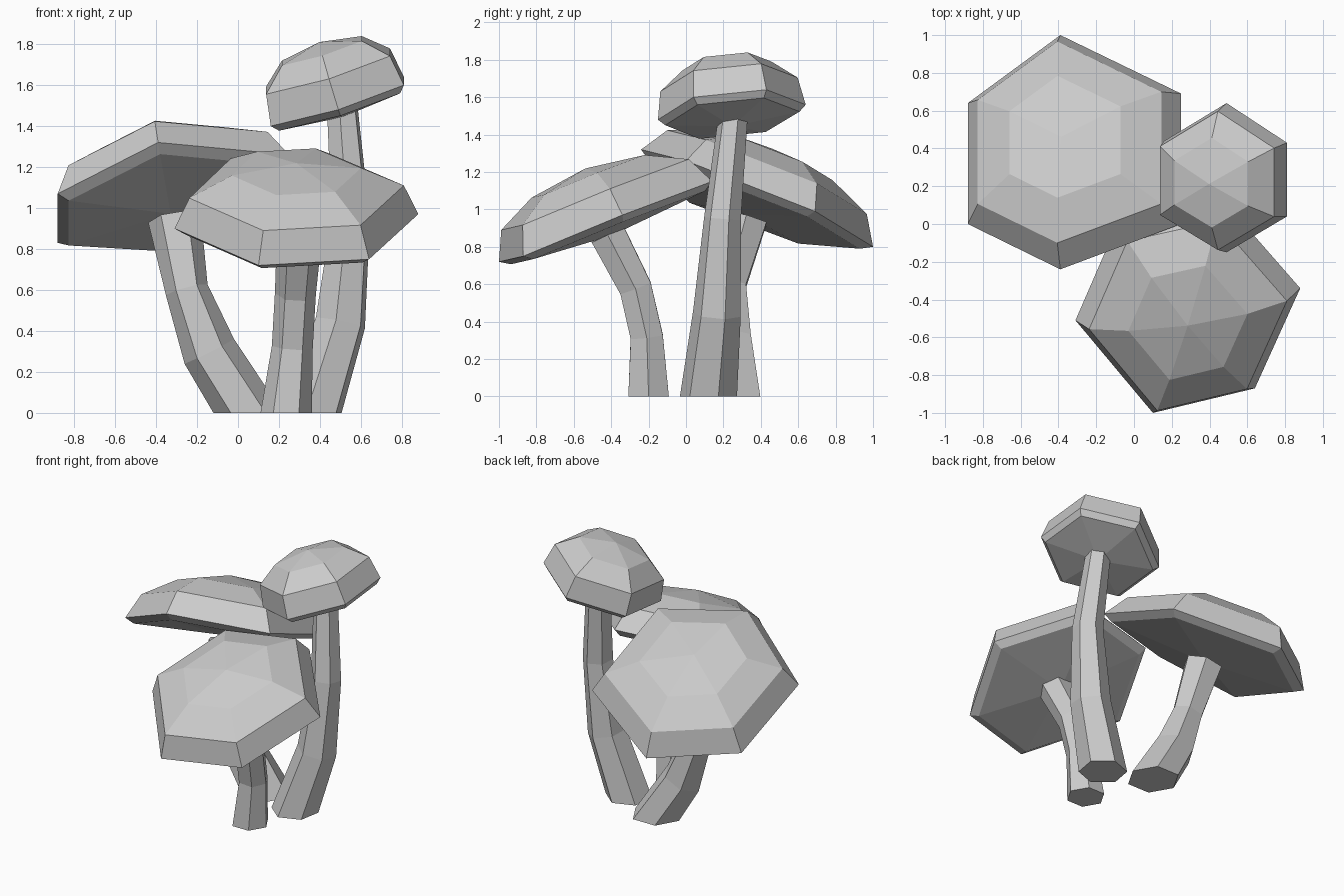
import bpy, bmesh, math
from mathutils import Vector

cube = bpy.data.objects.get("Cube")
if cube:
    bpy.data.objects.remove(cube, do_unlink=True)

# Single flat grey
grey = bpy.data.materials.new("plain grey")
grey.use_nodes = True
colour = (0.6, 0.6, 0.6, 1)
grey.diffuse_color = colour
grey.node_tree.nodes["Principled BSDF"].inputs["Base Color"].default_value = colour


def finish(bm, name):
    bmesh.ops.recalc_face_normals(bm, faces=bm.faces)
    mesh = bpy.data.meshes.new(name)
    bm.to_mesh(mesh)
    bm.free()
    mesh.materials.append(grey)
    obj = bpy.data.objects.new(name, mesh)
    bpy.context.collection.objects.link(obj)


def bridge(bm, low, high):
    n = len(low)
    for i in range(n):
        j = (i + 1) % n
        bm.faces.new((low[i], low[j], high[j], high[i]))


def fan(bm, ring, tip):
    for i in range(len(ring)):
        bm.faces.new((ring[i], ring[(i + 1) % len(ring)], tip))


# Tilted six-sided cap: rim, two domed rings, apex, tucked lip and underside
def make_cap(name, rim, shoulder, crown):
    rim = [Vector(p) for p in rim]
    centre = sum(rim, Vector()) / len(rim)
    normal = Vector()
    for i, p in enumerate(rim):
        normal += (p - centre).cross(rim[(i + 1) % len(rim)] - centre)
    normal.normalize()
    if normal.z < 0:
        normal.negate()
    bm = bmesh.new()

    def ring(scale, lift):
        return [bm.verts.new(centre + (p - centre) * scale + normal * lift) for p in rim]

    rings = [ring(0.91, -0.035), ring(1, 0), ring(shoulder, 0.155), ring(crown, 0.26)]
    for low, high in zip(rings, rings[1:]):
        bridge(bm, low, high)
    fan(bm, rings[0], bm.verts.new(centre - normal * 0.08))
    fan(bm, rings[-1], bm.verts.new(centre + normal * 0.305))
    finish(bm, name)


# Bent six-sided stem along a path of (x, y, z, radius)
def make_stem(name, path, turn=0):
    pts = [Vector(p[:3]) for p in path]
    bm = bmesh.new()
    rings = []
    for i, p in enumerate(pts):
        along = Vector((0, 0, 1))
        if i:
            along = pts[min(i + 1, len(pts) - 1)] - pts[i - 1]
        tilt = Vector((0, 0, 1)).rotation_difference(along)
        ring = []
        for k in range(6):
            a = math.radians(60 * k + turn)
            spoke = Vector((math.cos(a), math.sin(a), 0)) * path[i][3]
            ring.append(bm.verts.new(p + tilt @ spoke))
        rings.append(ring)
    for low, high in zip(rings, rings[1:]):
        bridge(bm, low, high)
    bm.faces.new(rings[0])
    bm.faces.new(rings[-1])
    finish(bm, name)


# Large mushroom leaning back
make_cap("large_cap", [(-0.88, 0, 1.07), (-0.39, -0.24, 1.32), (0.25, 0.0, 1.26),
                       (0.25, 0.69, 0.99), (-0.39, 1, 0.8), (-0.88, 0.64, 0.83)], 0.86, 0.52)
make_stem("large_stem", [(0.05, 0.25, 0, 0.17), (-0.14, 0.23, 0.3, 0.135),
                         (-0.25, 0.23, 0.6, 0.105), (-0.31, 0.32, 0.95, 0.13)])

# Front mushroom leaning forward
make_cap("front_cap", [(-0.31, -0.51, 0.9), (0.1, -1, 0.72), (0.64, -0.87, 0.75),
                       (0.88, -0.34, 0.97), (0.46, 0.14, 1.15), (-0.08, 0.02, 1.12)], 0.88, 0.53)
make_stem("front_stem", [(0.235, -0.2, 0, 0.125), (0.265, -0.21, 0.32, 0.1),
                         (0.28, -0.27, 0.58, 0.1), (0.3, -0.42, 0.87, 0.11)])

# Tall mushroom with a small cap
make_cap("tall_cap", [(0.16, 0.05, 1.4), (0.49, -0.15, 1.48), (0.81, 0.04, 1.6),
                      (0.81, 0.43, 1.64), (0.49, 0.64, 1.56), (0.16, 0.44, 1.44)], 0.93, 0.6)
make_stem("tall_stem", [(0.36, 0.12, 0, 0.155), (0.5, 0.165, 0.44, 0.13),
                        (0.55, 0.195, 0.95, 0.1), (0.51, 0.25, 1.48, 0.08)], 20)
